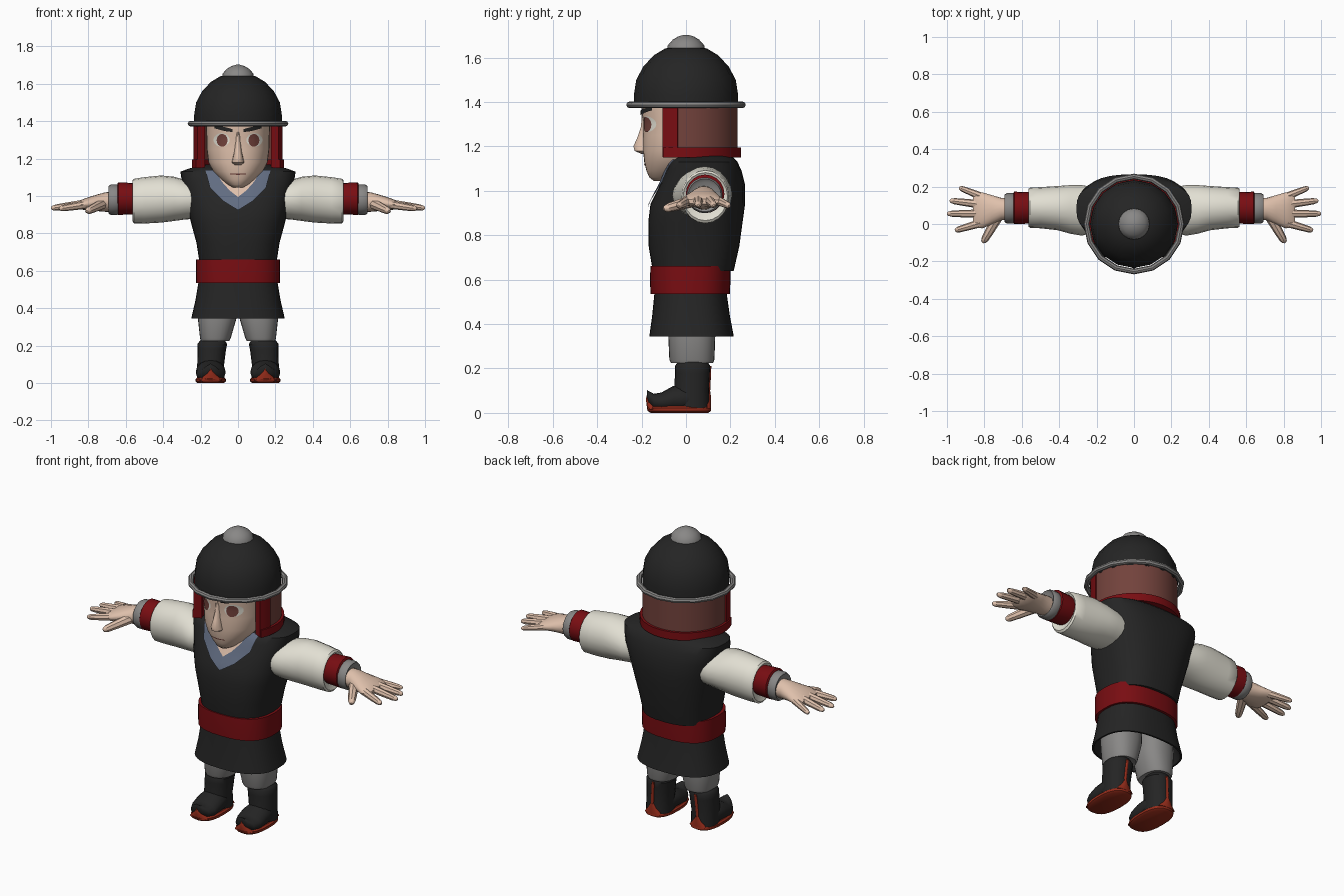
import bpy, bmesh, math
from mathutils import Vector
from mathutils.bvhtree import BVHTree

COLOURS = {
    "black": (0.018, 0.018, 0.018), "red": (0.19, 0.004, 0.006),
    "brown": (0.17, 0.055, 0.045), "skin": (0.74, 0.53, 0.41),
    "cloth": (0.76, 0.74, 0.65), "grey": (0.25, 0.245, 0.24),
    "blue_grey": (0.12, 0.15, 0.22), "sole_red": (0.29, 0.024, 0.01)}
MATS = {}
for key, c in COLOURS.items():
    MATS[key] = bpy.data.materials.new(key)
    MATS[key].diffuse_color = (*c, 1)


def finish(name, bm, mat, mirror=False, recalc=True):
    if recalc:
        bmesh.ops.recalc_face_normals(bm, faces=bm.faces)
    me = bpy.data.meshes.new(name)
    bm.to_mesh(me)
    bm.free()
    me.materials.append(MATS[mat])
    ob = bpy.data.objects.new(name, me)
    bpy.context.collection.objects.link(ob)
    if mirror:
        ob.modifiers.new("mirror", "MIRROR").use_mirror_merge = False
    return ob


def loft(name, rings, mat, mirror=False):
    """Skin a list of point rings and cap both ends."""
    bm = bmesh.new()
    rows = [[bm.verts.new(p) for p in r] for r in rings]
    n = len(rows[0])
    for a, b in zip(rows, rows[1:]):
        for i in range(n):
            j = (i + 1) % n
            bm.faces.new((a[i], a[j], b[j], b[i]))
    bm.faces.new(rows[0])
    bm.faces.new(rows[-1])
    return finish(name, bm, mat, mirror)


def zring(z, cx, rx, y0, y1, p=2.0, n=28):
    """Horizontal superellipse ring."""
    out = []
    for i in range(n):
        a = 2 * math.pi * i / n
        c, s = math.cos(a), math.sin(a)
        out.append((cx + rx * math.copysign(abs(c) ** (2 / p), c),
                    (y0 + y1) / 2 + (y1 - y0) / 2 * math.copysign(abs(s) ** (2 / p), s), z))
    return out


def xring(x, cy, cz, ry, rz, n=20):
    return [(x, cy + ry * math.cos(2 * math.pi * i / n),
             cz + rz * math.sin(2 * math.pi * i / n)) for i in range(n)]


def yring(y, cx, rx, z0, z1, n=16):
    return [(cx + rx * math.cos(2 * math.pi * i / n), y,
             (z0 + z1) / 2 + (z1 - z0) / 2 * math.sin(2 * math.pi * i / n)) for i in range(n)]


def finger(name, p0, p1, r0, r1, n=8):
    p0, p1 = Vector(p0), Vector(p1)
    d = p1 - p0
    q = d.to_track_quat('Z', 'Y')
    rings = []
    for t, r in ((0, r0), (0.5, (r0 + r1) / 2), (0.85, r1), (0.96, r1 * 0.7), (1, r1 * 0.3)):
        rings.append([p0 + d * t + q @ Vector((r * math.cos(2 * math.pi * i / n),
                                               r * math.sin(2 * math.pi * i / n), 0)) for i in range(n)])
    loft(name, rings, "skin", True)


def arc_band(name, a0, a1, r0, r1, z0, z1, mat, mirror=False, steps=16):
    """Curved wall section with thickness."""
    rings = []
    for i in range(steps + 1):
        a = math.radians(a0 + (a1 - a0) * i / steps)
        rings.append([(r * math.cos(a), r * math.sin(a), z)
                      for r, z in ((r0, z0), (r1, z0), (r1, z1), (r0, z1))])
    loft(name, rings, mat, mirror)


def tree(ob):
    me = ob.data
    return BVHTree.FromPolygons([v.co for v in me.vertices], [p.vertices for p in me.polygons])


def patch(name, bvh, low, high, off, mat, mirror=False, steps=8, rows=4):
    """Plate between two (x, z) polylines, laid onto the front of a surface."""
    def along(line, t):
        f = t * (len(line) - 1)
        i = min(int(f), len(line) - 2)
        return Vector(line[i]).lerp(Vector(line[i + 1]), f - i)
    bm = bmesh.new()
    grid = []
    for i in range(steps + 1):
        row = []
        for j in range(rows + 1):
            x, z = along(low, i / steps).lerp(along(high, i / steps), j / rows)
            hit = bvh.ray_cast(Vector((x, -2, z)), Vector((0, 1, 0)))[0]
            row.append(bm.verts.new((x, (hit.y if hit else 0) - off, z)))
        grid.append(row)
    for a, b in zip(grid, grid[1:]):
        for j in range(rows):
            bm.faces.new((a[j], b[j], b[j + 1], a[j + 1]))
    return finish(name, bm, mat, mirror, recalc=False)


def disc(name, bvh, cx, cz, rx, rz, off, mat):
    arc = [math.pi * (1 - i / 12) for i in range(13)]
    patch(name, bvh, [(cx + rx * math.cos(a), cz - rz * math.sin(a)) for a in arc],
          [(cx + rx * math.cos(a), cz + rz * math.sin(a)) for a in arc], off, mat, True, 12)


# Vest, belt and skirt
vest = loft("vest", [zring(z, 0, rx, a, b, p, 36) for z, rx, a, b, p in (
    (0.64, 0.205, -0.15, 0.215, 2.5), (0.75, 0.222, -0.168, 0.24, 2.5), (0.86, 0.252, -0.17, 0.255, 2.5),
    (0.94, 0.27, -0.16, 0.266, 2.5), (1.03, 0.288, -0.115, 0.265, 2.7), (1.09, 0.302, -0.09, 0.25, 2.8),
    (1.13, 0.308, -0.07, 0.232, 2.8), (1.148, 0.26, -0.05, 0.215, 2.6), (1.168, 0.17, 0.0, 0.18, 2.2))], "black")
loft("belt", [zring(z, 0, rx, a, b, 2.5, 36) for z, rx, a, b in (
    (0.535, 0.2, -0.14, 0.18), (0.535, 0.224, -0.16, 0.198), (0.6, 0.225, -0.162, 0.2),
    (0.662, 0.224, -0.16, 0.2), (0.662, 0.2, -0.14, 0.18))], "red")
loft("skirt", [zring(z, 0, rx, a, b, 2.5, 36) for z, rx, a, b in (
    (0.46, 0.2, -0.13, 0.17), (0.345, 0.24, -0.155, 0.205), (0.345, 0.25, -0.165, 0.215),
    (0.44, 0.228, -0.152, 0.197), (0.56, 0.208, -0.14, 0.18))], "black")

# Open neckline and folded collar
vt = tree(vest)
patch("chest_skin", vt, [(0.0, 0.97), (0.13, 1.08)], [(0.0, 1.12), (0.13, 1.12)], 0.004, "skin", True)
patch("collar", vt, [(0.0, 0.925), (0.08, 0.975), (0.15, 1.045), (0.175, 1.14)],
      [(0.0, 0.995), (0.045, 1.03), (0.085, 1.075), (0.125, 1.14)], 0.009, "blue_grey", True, 12)
loft("neck", [zring(z, 0, 0.09, -0.08, 0.13) for z in (1.0, 1.2)], "skin")

# Head and face
head = loft("head", [zring(z, 0, rx, a, b, 2.2, 36) for z, rx, a, b in (
    (1.045, 0.025, -0.145, -0.06), (1.06, 0.055, -0.165, 0.0), (1.09, 0.092, -0.178, 0.06),
    (1.13, 0.132, -0.188, 0.12), (1.18, 0.158, -0.193, 0.16), (1.25, 0.167, -0.193, 0.18),
    (1.31, 0.168, -0.192, 0.185), (1.35, 0.17, -0.2, 0.19), (1.4, 0.17, -0.2, 0.19))], "skin")
loft("nose", [zring(z, 0, rx, a, -0.15, 2, 14) for z, rx, a in (
    (1.345, 0.012, -0.2), (1.29, 0.015, -0.203), (1.24, 0.02, -0.22), (1.2, 0.028, -0.238),
    (1.18, 0.033, -0.232), (1.165, 0.02, -0.2))], "skin")
ht = tree(head)
disc("eye_white", ht, 0.088, 1.3, 0.043, 0.036, 0.003, "cloth")
disc("iris", ht, 0.085, 1.298, 0.029, 0.034, 0.006, "brown")
patch("eyebrow", ht, [(0.03, 1.342), (0.075, 1.348), (0.125, 1.362)],
      [(0.03, 1.358), (0.075, 1.37), (0.125, 1.375)], 0.008, "black", True)
patch("mouth", ht, [(-0.042, 1.116), (0, 1.113), (0.042, 1.116)],
      [(-0.042, 1.12), (0, 1.12), (0.042, 1.12)], 0.003, "brown")

# Helmet dome, rim and knob
loft("helmet_dome", [zring(z, 0, r, -r, r, 2, 16) for z, r in (
    (1.375, 0.235), (1.43, 0.235), (1.5, 0.224), (1.56, 0.192), (1.61, 0.145), (1.64, 0.095), (1.655, 0.03))], "black")
loft("helmet_knob", [zring(z, 0, r, -r, r, 2, 16) for z, r in (
    (1.63, 0.085), (1.655, 0.082), (1.68, 0.06), (1.695, 0.035), (1.702, 0.01))], "grey")
bpy.ops.mesh.primitive_torus_add(major_segments=16, minor_segments=8, major_radius=0.254,
                                 minor_radius=0.015, location=(0, 0, 1.387))
rim = bpy.context.object
rim.name = "helmet_rim"
rim.data.materials.append(MATS["grey"])

# Neck guard hanging from the helmet
arc_band("guard_panel", -20, 200, 0.215, 0.233, 1.17, 1.385, "brown", steps=24)
arc_band("guard_hem", -25, 205, 0.207, 0.247, 1.15, 1.195, "red", steps=24)
arc_band("guard_front_edge", -26, -9, 0.195, 0.24, 1.152, 1.385, "red", True, 4)

# Sleeves, cuffs and hands
loft("sleeve", [xring(*s) for s in (
    (0.2, 0.075, 0.98, 0.12, 0.1), (0.28, 0.073, 0.98, 0.135, 0.105), (0.34, 0.078, 0.985, 0.13, 0.118),
    (0.41, 0.085, 0.984, 0.118, 0.126), (0.5, 0.087, 0.977, 0.11, 0.124), (0.557, 0.087, 0.973, 0.107, 0.119),
    (0.565, 0.087, 0.974, 0.1, 0.108), (0.55, 0.087, 0.98, 0.08, 0.08))], "cloth", True)
loft("cuff", [xring(x, 0.086, 0.986, r, r) for x, r in (
    (0.54, 0.08), (0.565, 0.084), (0.64, 0.087), (0.645, 0.08))], "red", True)
loft("wrist_ring", [xring(x, 0.084, 0.98, r, r) for x, r in (
    (0.635, 0.076), (0.645, 0.081), (0.68, 0.081), (0.692, 0.074), (0.68, 0.058))], "grey", True)
loft("palm", [xring(*s) for s in (
    (0.66, 0.08, 0.968, 0.056, 0.054), (0.71, 0.08, 0.968, 0.06, 0.052), (0.76, 0.076, 0.963, 0.078, 0.043),
    (0.81, 0.073, 0.957, 0.096, 0.033), (0.845, 0.073, 0.953, 0.094, 0.024), (0.86, 0.073, 0.952, 0.08, 0.012))],
    "skin", True)
for name, p0, p1, r in (
        ("little_finger", (0.81, 0.145, 0.955), (0.935, 0.195, 0.932), 0.021),
        ("ring_finger", (0.82, 0.105, 0.958), (0.985, 0.125, 0.935), 0.023),
        ("middle_finger", (0.82, 0.055, 0.958), (1.0, 0.055, 0.935), 0.023),
        ("index_finger", (0.81, 0.008, 0.955), (0.957, -0.035, 0.932), 0.023),
        ("thumb", (0.73, 0.035, 0.955), (0.808, -0.1, 0.918), 0.028)):
    finger(name, p0, p1, r, r * 0.72)

# Trousers
loft("trouser_leg", [zring(z, cx, rx, a, b, 2.3) for z, cx, rx, a, b in (
    (0.235, 0.125, 0.05, -0.04, 0.09), (0.225, 0.122, 0.076, -0.068, 0.122), (0.24, 0.121, 0.082, -0.075, 0.128),
    (0.35, 0.111, 0.104, -0.08, 0.132), (0.5, 0.105, 0.102, -0.09, 0.135))], "grey", True)

# Boots with upturned toes
BX = 0.146
loft("boot_shaft", [zring(z, cx, rx, a, b, 2.2, 20) for z, cx, rx, a, b in (
    (0.02, BX, 0.074, -0.06, 0.108), (0.1, BX, 0.072, -0.052, 0.104), (0.18, 0.14, 0.076, -0.05, 0.108),
    (0.21, 0.137, 0.079, -0.05, 0.11), (0.222, 0.137, 0.07, -0.042, 0.102), (0.245, 0.133, 0.05, -0.03, 0.09))],
    "black", True)
loft("boot_foot", [yring(y, BX, rx, a, b) for y, rx, a, b in (
    (0.06, 0.06, 0.0, 0.1), (0.0, 0.076, 0.0, 0.13), (-0.06, 0.08, 0.0, 0.12), (-0.11, 0.078, 0.005, 0.092),
    (-0.145, 0.06, 0.01, 0.086), (-0.168, 0.035, 0.04, 0.098), (-0.176, 0.012, 0.07, 0.104))], "black", True)
loft("boot_sole", [zring(z, BX, rx, a, b, 2.5, 24) for z, rx, a, b in (
    (0.0, 0.07, -0.16, 0.1), (0.008, 0.081, -0.172, 0.112), (0.022, 0.081, -0.177, 0.112),
    (0.03, 0.072, -0.168, 0.106))], "sole_red", True)
loft("boot_toe_cap", [zring(z, BX, rx, a, -0.13, 2, 12) for z, rx, a in (
    (0.015, 0.06, -0.174), (0.04, 0.036, -0.178), (0.06, 0.018, -0.18), (0.078, 0.005, -0.178))], "sole_red", True)
loft("boot_heel_patch", [zring(z, BX, rx, 0.08, 0.113, 2, 12) for z, rx in (
    (0.02, 0.055), (0.05, 0.03), (0.08, 0.01))], "sole_red", True)
loft("boot_back_stripe", [zring(z, cx, 0.009, 0.09, b, 3, 12) for z, cx, b in (
    (0.05, BX, 0.112), (0.1, BX, 0.109), (0.18, 0.14, 0.113), (0.21, 0.137, 0.114))], "sole_red", True)

# Smooth shading with sharp edges kept
bpy.ops.object.select_all(action='SELECT')
bpy.ops.object.shade_smooth_by_angle(angle=math.radians(40))
